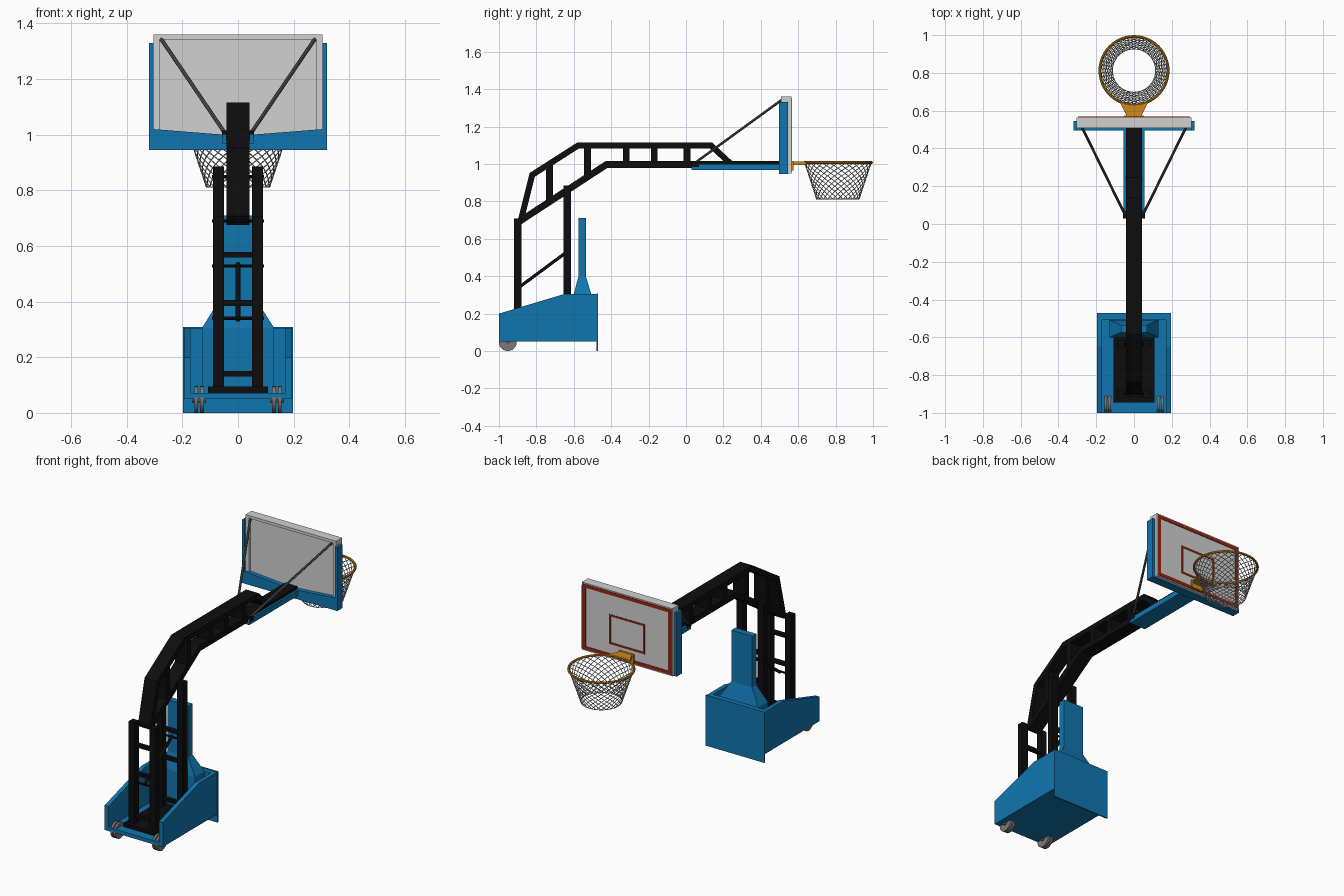
import bpy, bmesh, math
from mathutils import Vector

if "Cube" in bpy.data.objects:
    bpy.data.objects.remove(bpy.data.objects["Cube"])


def material(name, rgb):
    m = bpy.data.materials.new(name)
    m.diffuse_color = (*rgb, 1)
    m.use_nodes = True
    m.node_tree.nodes["Principled BSDF"].inputs["Base Color"].default_value = m.diffuse_color
    return m


BLUE = material("blue paint", (0.005, 0.18, 0.43))
BLACK = material("black steel", (0.004, 0.004, 0.004))
WHITE = material("board white", (0.64, 0.64, 0.64))
RED = material("line red", (0.32, 0.018, 0.006))
ORANGE = material("rim orange", (0.62, 0.25, 0.01))
GREY = material("strut grey", (0.1, 0.1, 0.1))
WHEEL = material("wheel grey", (0.2, 0.19, 0.18))
NET = material("net white", (0.55, 0.55, 0.55))


def finish(name, bm, mat, smooth=False):
    bmesh.ops.recalc_face_normals(bm, faces=bm.faces)
    me = bpy.data.meshes.new(name)
    bm.to_mesh(me)
    bm.free()
    me.materials.append(mat)
    ob = bpy.data.objects.new(name, me)
    bpy.context.scene.collection.objects.link(ob)
    if smooth:
        for o in bpy.context.selected_objects:
            o.select_set(False)
        ob.select_set(True)
        bpy.context.view_layer.objects.active = ob
        bpy.ops.object.shade_smooth_by_angle(angle=math.radians(40))
    return ob


def add_prism(bm, pts, axis, lo, hi):
    """Extrude a 2D outline along one axis, from lo to hi."""
    def place(p, d):
        return {"x": (d, p[0], p[1]), "y": (p[0], d, p[1]), "z": (p[0], p[1], d)}[axis]
    a = [bm.verts.new(place(p, lo)) for p in pts]
    b = [bm.verts.new(place(p, hi)) for p in pts]
    bm.faces.new(a)
    bm.faces.new(b[::-1])
    for i in range(len(pts)):
        j = (i + 1) % len(pts)
        bm.faces.new((a[i], a[j], b[j], b[i]))


def prisms(name, mat, items):
    bm = bmesh.new()
    for it in items:
        add_prism(bm, *it)
    return finish(name, bm, mat)


def box(x0, x1, y0, y1, z0, z1):
    return ([(x0, y0), (x1, y0), (x1, y1), (x0, y1)], "z", z0, z1)


def stripe(points, width):
    """Outline of a mitred strip along an open 2D path."""
    p = [Vector(q) for q in points]
    left, right = [], []
    for i, q in enumerate(p):
        dirs = []
        if i > 0:
            dirs.append((q - p[i - 1]).normalized())
        if i < len(p) - 1:
            dirs.append((p[i + 1] - q).normalized())
        normals = [Vector((-d.y, d.x)) for d in dirs]
        n = sum(normals, Vector((0, 0))).normalized()
        n *= width / 2 / n.dot(normals[0])
        left.append(tuple(q + n))
        right.append(tuple(q - n))
    return left + right[::-1]


def tubes(name, mat, paths, r, sides=8, closed=False, smooth=True):
    """Sweep a round section along each 3D path."""
    bm = bmesh.new()
    for path in paths:
        p = [Vector(q) for q in path]
        n, rings = len(p), []
        for i in range(n):
            nxt = p[(i + 1) % n] if closed else p[min(i + 1, n - 1)]
            prv = p[i - 1] if closed else p[max(i - 1, 0)]
            t = (nxt - prv).normalized()
            up = Vector((0, 0, 1)) if abs(t.z) < 0.98 else Vector((0, 1, 0))
            u = t.cross(up).normalized()
            v = u.cross(t)
            rings.append([bm.verts.new(p[i] + r * (math.cos(a) * u + math.sin(a) * v))
                          for a in (2 * math.pi * k / sides for k in range(sides))])
        for i in range(n if closed else n - 1):
            a, b = rings[i], rings[(i + 1) % n]
            for k in range(sides):
                m = (k + 1) % sides
                bm.faces.new((a[k], a[m], b[m], b[k]))
        if not closed:
            bm.faces.new(rings[0])
            bm.faces.new(rings[-1][::-1])
    return finish(name, bm, mat, smooth)


SIDES = (-1, 1)

# Open base tray: sloped side walls, floor, rear wall and rear ground panel
wall = [(-1, .05), (-.478, .05), (-.478, .305), (-.65, .305), (-1, .2)]
prisms("base_tray", BLUE, [
    (wall, "x", -.195, -.17), (wall, "x", .17, .195),
    box(-.17, .17, -1, -.478, .05, .072),
    box(-.17, .17, -.505, -.478, .072, .305)])
prisms("rear_ground_panel", BLUE, [box(-.197, .197, -.478, -.47, 0, .308)])

# Padded column with a tapered foot
bm = bmesh.new()
rings = []
for z, hx, y0, y1 in ((.072, .13, -.6, -.507), (.305, .13, -.6, -.507),
                      (.40, .07, -.575, -.535), (.71, .07, -.575, -.535)):
    rings.append([bm.verts.new(c) for c in
                  ((-hx, y0, z), (hx, y0, z), (hx, y1, z), (-hx, y1, z))])
for a, b in zip(rings, rings[1:]):
    for k in range(4):
        bm.faces.new((a[k], a[(k + 1) % 4], b[(k + 1) % 4], b[k]))
bm.faces.new(rings[0])
bm.faces.new(rings[-1])
finish("padded_column", bm, BLUE)

# Twin wheels with axles
tubes("wheels", WHEEL, [[(s * .14 + o - .007, -.953, .048), (s * .14 + o + .007, -.953, .048)]
                        for s in SIDES for o in (-.01, .01)], .048, 24)
tubes("wheel_axles", GREY, [[(s * .14 - .025, -.953, .048), (s * .14 + .025, -.953, .048)]
                            for s in SIDES], .012, 10)

# Steel legs, crossbars and base plate
prisms("leg_base_plate", BLACK, [box(-.108, .108, -.945, -.59, .072, .095)])
for label, y, top in (("front", -.9, .708), ("rear", -.635, .885)):
    prisms(label + "_legs", BLACK, [box(s * .07 - .02, s * .07 + .02, y - .02, y + .02, .09, top)
                                    for s in SIDES])
    prisms(label + "_crossbars", BLACK, [box(-.06, .06, y - .012, y + .012, z - .01, z + .01)
                                         for z in (.14, .395, .568)])

# Hinge pins and the diagonal cylinder
tubes("hinge_pins", BLACK, [[(-.093, y, z), (.093, y, z)] for y, z in
                            ((-.9, .69), (-.9, .34), (-.635, .528), (-.635, .85))], .006, 8)
tubes("diagonal_cylinder", BLACK, [[(0, -.9, .335), (0, -.63, .535)]], .009, 10)

# Truss arm: lower chord, upper chord, uprights
lower = [(-.895, .69), (-.425, .997), (.51, .997)]
upper = [(-.885, .69), (-.822, .942), (-.575, 1.1), (.132, 1.1), (.235, 1.005)]
prisms("arm_lower_chord", BLACK, [(stripe(lower, .036), "x", -.042, .042)])
prisms("arm_upper_chord", BLACK, [(stripe(upper, .032), "x", -.042, .042)])
prisms("arm_uprights", BLACK, [
    (stripe([(y, z0), (y, z1)], .036), "x", -.042, .042)
    for y, z0, z1 in ((-.73, .80, 1.0), (-.527, .93, 1.1), (-.32, 1, 1.1),
                      (-.17, 1, 1.1), (.005, 1, 1.1))])

# Padding under the arm end
prisms("arm_padding", BLUE, [
    ([(-.055, .967), (.055, .967), (.055, 1.0), (.043, 1.0), (.043, .98),
      (-.043, .98), (-.043, 1.0), (-.055, 1.0)], "y", .03, .5)])

# Backboard with a raised rim behind, and blue edge padding
prisms("backboard", WHITE, [
    box(-.304, .304, .522, .565, .95, 1.36),
    box(-.304, .304, .507, .522, 1.343, 1.36),
    box(-.304, -.282, .507, .522, .95, 1.343),
    box(.282, .304, .507, .522, .95, 1.343)])
prisms("backboard_padding", BLUE, [
    ([(-.32, .945), (.32, .945), (.32, 1.33), (.303, 1.33), (.303, 1.02), (.05, 1.0),
      (-.05, 1.0), (-.303, 1.02), (-.303, 1.33), (-.32, 1.33)], "y", .496, .546)])


def frame(hx, z0, z1, w):
    y0, y1 = .565, .568
    return [box(-hx, hx, y0, y1, z1 - w, z1), box(-hx, hx, y0, y1, z0, z0 + w),
            box(-hx, -hx + w, y0, y1, z0 + w, z1 - w), box(hx - w, hx, y0, y1, z0 + w, z1 - w)]


prisms("board_border_line", RED, frame(.297, .957, 1.353, .02))
prisms("board_target_line", RED, frame(.12, 1.035, 1.215, .011))

# Diagonal support struts
tubes("support_struts", GREY, [[(s * .043, .04, 1.0), (s * .277, .515, 1.345)]
                               for s in SIDES], .007, 8)
prisms("strut_brackets", BLACK, [box(s * .048 - .01, s * .048 + .01, .03, .07, .985, 1.015)
                                 for s in SIDES])

# Rim, bracket and mounting plate
CY = .812


def circle(r, z, n=48):
    return [(r * math.cos(2 * math.pi * i / n), CY + r * math.sin(2 * math.pi * i / n), z)
            for i in range(n)]


tubes("rim", ORANGE, [circle(.181, 1.008)], .007, 8, closed=True)
prisms("rim_bracket", ORANGE, [
    ([(-.035, .565), (.035, .565), (.075, .645), (.04, .634), (0, .63),
      (-.04, .634), (-.075, .645)], "z", .994, 1.013)])
prisms("rim_mount_plate", ORANGE, [box(-.05, .05, .565, .574, .965, 1.015)])

# Net: two families of spiral strands that cross into diamonds
N, ROWS, STEPS = 26, 7, 21


def strand(k, turn):
    path = []
    for i in range(STEPS + 1):
        t = i / STEPS
        a = 2 * math.pi * (k + turn * ROWS * t) / N
        r = .178 - .064 * t
        path.append((r * math.cos(a), CY + r * math.sin(a), 1.005 - .193 * t))
    return path


tubes("net_strands", NET, [strand(k, s) for k in range(N) for s in SIDES], .0021, 5)
tubes("net_bottom_ring", NET, [circle(.114, .812)], .0022, 5, closed=True)
